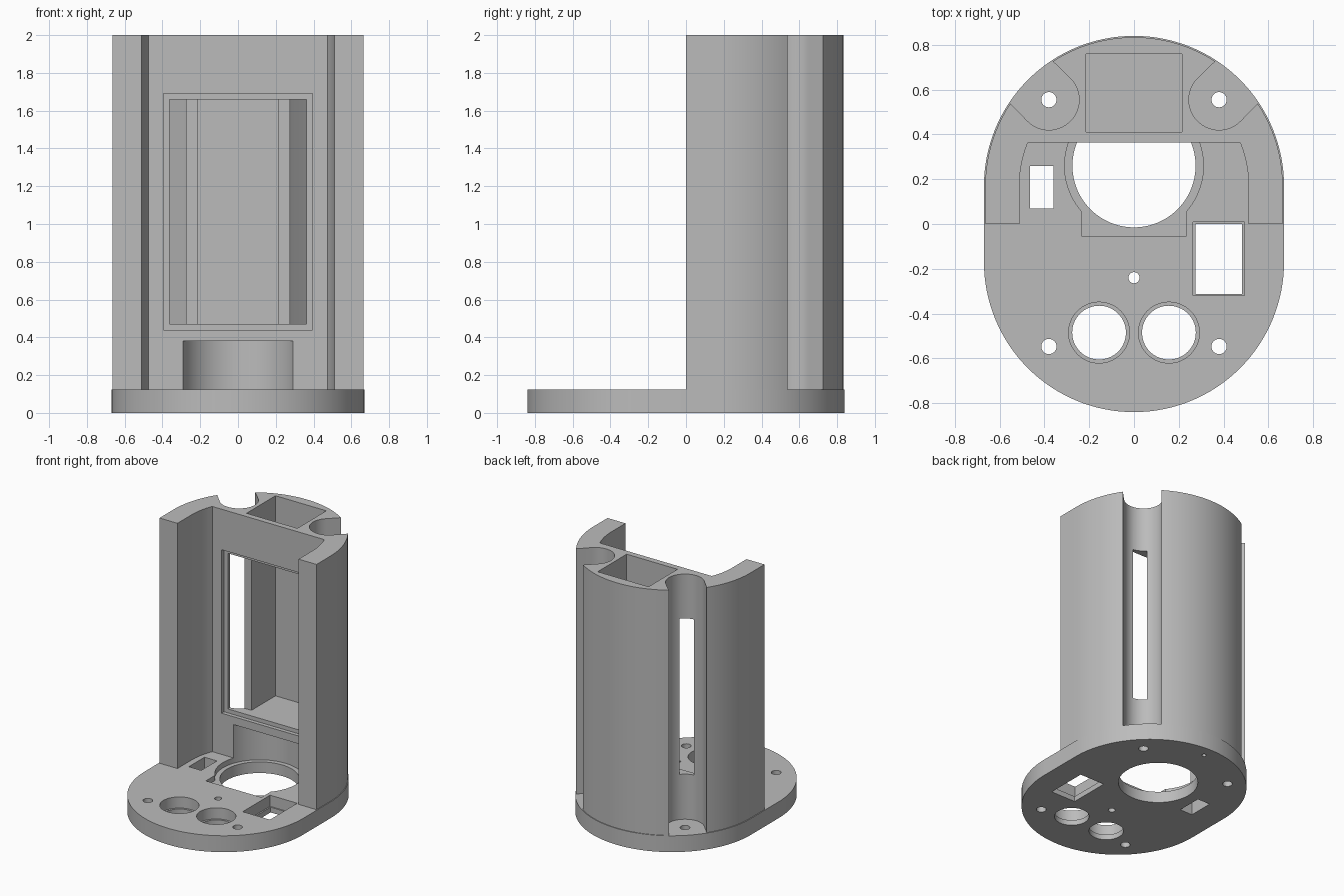
import bpy, bmesh, math

if "Cube" in bpy.data.objects:
    bpy.data.objects.remove(bpy.data.objects["Cube"])

grey = bpy.data.materials.new("plain grey")
grey.diffuse_color = (0.5, 0.5, 0.5, 1)
grey.use_nodes = True
grey.node_tree.nodes["Principled BSDF"].inputs["Base Color"].default_value = grey.diffuse_color


def arc(cx, cy, r, a0, a1, n):
    """Points on an arc, angles in degrees."""
    return [(cx + r * math.cos(math.radians(a0 + (a1 - a0) * i / n)),
             cy + r * math.sin(math.radians(a0 + (a1 - a0) * i / n)))
            for i in range(n + 1)]


def circle(cx, cy, r, n=64):
    return arc(cx, cy, r, 0, 360, n)[:-1]


def rect(x0, x1, y0, y1):
    return [(x0, y0), (x1, y0), (x1, y1), (x0, y1)]


def prism(name, pts, z0, z1):
    """Extrude a flat outline from z0 to z1."""
    bm = bmesh.new()
    face = bm.faces.new([bm.verts.new((x, y, z0)) for x, y in pts])
    ext = bmesh.ops.extrude_face_region(bm, geom=[face])
    top = [v for v in ext["geom"] if isinstance(v, bmesh.types.BMVert)]
    bmesh.ops.translate(bm, verts=top, vec=(0, 0, z1 - z0))
    bmesh.ops.recalc_face_normals(bm, faces=bm.faces)
    mesh = bpy.data.meshes.new(name)
    bm.to_mesh(mesh)
    bm.free()
    mesh.materials.append(grey)
    ob = bpy.data.objects.new(name, mesh)
    bpy.context.collection.objects.link(ob)
    return ob


def combine(target, tool, operation):
    """Apply a boolean and remove the tool object."""
    mod = target.modifiers.new("boolean", "BOOLEAN")
    mod.object, mod.operation, mod.solver = tool, operation, "EXACT"
    bpy.context.view_layer.objects.active = target
    bpy.ops.object.modifier_apply(modifier=mod.name)
    bpy.data.objects.remove(tool)


T = 0.125      # plate thickness
CY = 0.17      # centre of the rounded ends

# Rounded base plate
body = prism("housing", arc(0, CY, 0.67, 0, 180, 64) + arc(0, -CY, 0.67, 180, 360, 64), 0, T)

# Upright shell: back wall, two side arms and two open screw channels
R, RI, WALL = 0.664, 0.512, 0.365
inner_end = math.degrees(math.asin((WALL - CY) / RI))
half = arc(0, CY, R, 90, 56.9, 16)
half += arc(0.38, 0.555, 0.135, 135, 315, 28)
half += arc(0, CY, R, 33.7, 0, 16)
half += [(R, 0), (RI, 0)]
half += arc(0, CY, RI, 0, inner_end, 8)
outline = half + [(-x, y) for x, y in reversed(half[1:])]
combine(body, prism("shell", outline, 0.06, 2), "UNION")

cuts = [
    # Window with a shallow frame recess, and the shaft behind it
    (rect(-0.395, 0.395, 0.2, WALL + 0.03), 0.44, 1.69),
    (rect(-0.363, 0.363, 0.2, 0.47), 0.47, 1.66),
    (rect(-0.215, 0.215, 0.41, 0.76), 0.47, 2.1),
    # Large round opening with its seat and front notch
    (circle(0, 0.26, 0.31, 96), 0.085, 0.38),
    (rect(-0.235, 0.235, -0.053, 0.2), 0.085, 0.2),
    (circle(0, 0.26, 0.275, 96), -0.1, 0.2),
    # Stepped rectangular socket and plain slot
    (rect(0.264, 0.494, -0.32, 0.01), 0.04, 0.2),
    (rect(0.275, 0.482, -0.312, 0.0), -0.1, 0.2),
    (rect(-0.465, -0.36, 0.07, 0.26), -0.1, 0.2),
    # Small pin holes, the rear one blind
    (circle(0, -0.24, 0.025, 24), -0.1, 0.2),
    (circle(0, 0.755, 0.015, 24), -0.1, 0.12),
]
for s in (-1, 1):
    # Stepped twin round holes and corner screw holes
    cuts += [(circle(s * 0.156, -0.485, 0.136), 0.04, 0.2),
             (circle(s * 0.156, -0.485, 0.12), -0.1, 0.2),
             (circle(s * 0.38, 0.555, 0.034, 32), -0.1, 0.2),
             (circle(s * 0.38, -0.547, 0.034, 32), -0.1, 0.2)]
for pts, z0, z1 in cuts:
    combine(body, prism("cutter", pts, z0, z1), "DIFFERENCE")

# Smooth curved walls, crisp edges
bpy.ops.object.select_all(action="DESELECT")
body.select_set(True)
bpy.context.view_layer.objects.active = body
bpy.ops.object.shade_smooth_by_angle(angle=math.radians(30))
